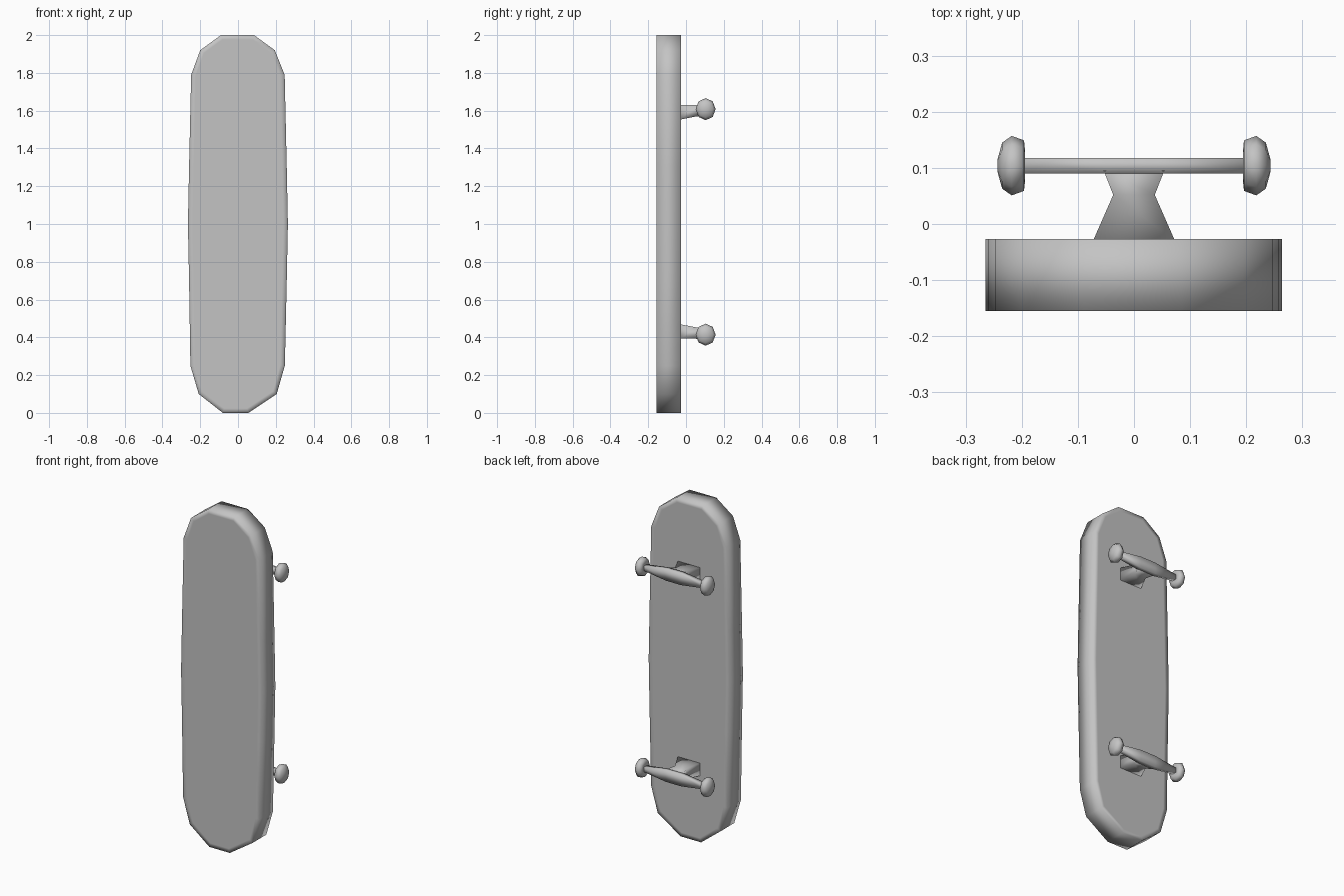
import bpy, bmesh, math
from mathutils import Vector

cube = bpy.data.objects.get("Cube")
if cube:
    bpy.data.objects.remove(cube, do_unlink=True)

# One plain grey for the whole board
grey = bpy.data.materials.new("plain_grey")
grey.use_nodes = True
colour = (0.55, 0.55, 0.55, 1)
grey.diffuse_color = colour
grey.node_tree.nodes["Principled BSDF"].inputs["Base Color"].default_value = colour


def loft(name, rings, rim=0):
    """Skin a stack of equal-length rings, cap both ends, optionally inset the caps."""
    bm = bmesh.new()
    loops = [[bm.verts.new(Vector(p)) for p in ring] for ring in rings]
    for a, b in zip(loops, loops[1:]):
        for i in range(len(a)):
            j = (i + 1) % len(a)
            bm.faces.new((a[i], a[j], b[j], b[i]))
    caps = [bm.faces.new(loops[0]), bm.faces.new(loops[-1])]
    bmesh.ops.recalc_face_normals(bm, faces=bm.faces)
    if rim:
        bmesh.ops.inset_individual(bm, faces=caps, thickness=rim)
    for f in bm.faces:
        f.smooth = True
    mesh = bpy.data.meshes.new(name)
    bm.to_mesh(mesh)
    bm.free()
    mesh.materials.append(grey)
    obj = bpy.data.objects.new(name, mesh)
    bpy.context.collection.objects.link(obj)
    return obj


# Deck: long faceted outline (x, z) with a softly shaded rim
outline = [(-0.08, 0), (0.055, 0), (0.205, 0.1), (0.248, 0.25), (0.258, 0.7),
           (0.264, 1.0), (0.258, 1.3), (0.247, 1.79), (0.195, 1.92), (0.085, 2),
           (-0.09, 2), (-0.2, 1.92), (-0.248, 1.79), (-0.259, 1.3),
           (-0.265, 1.0), (-0.259, 0.7), (-0.252, 0.25), (-0.208, 0.1)]
loft("deck", [[(x, y, z) for x, z in outline] for y in (-0.155, -0.027)], rim=0.025)

MID_Z, AXLE_OFF, AXLE_Y = 1.011, 0.597, 0.104
CORNERS = ((-1, -1), (1, -1), (1, 1), (-1, 1))

for end, s in (("upper", 1), ("lower", -1)):
    axle_z = MID_Z + s * AXLE_OFF

    # Waisted pedestal: depth y, half width, half height, offset from mid-board
    waist = [(-0.03, 0.073, 0.038, 0.58), (0.052, 0.037, 0.03, 0.588),
             (0.095, 0.054, 0.034, AXLE_OFF)]
    loft(end + "_truck_pedestal",
         [[(hx * a, y, MID_Z + s * off + hz * b) for a, b in CORNERS]
          for y, hx, hz, off in waist])

    # Axle: flat bar, tall in the middle and tapering to the wheels
    taper = [(-0.2, 0.013), (-0.05, 0.034), (0.05, 0.034), (0.2, 0.013)]
    loft(end + "_axle",
         [[(x, AXLE_Y + 0.014 * a, axle_z + h * b) for a, b in CORNERS]
          for x, h in taper])

    # Wheels: eight-sided rounded discs
    for side, m in (("left", 1), ("right", -1)):
        profile = [(0.194, 0.026), (0.196, 0.045), (0.218, 0.053),
                   (0.235, 0.041), (0.243, 0.012)]
        loft(f"{end}_{side}_wheel",
             [[(m * x, AXLE_Y + r * math.cos(k * math.pi / 4),
                axle_z + 1.1 * r * math.sin(k * math.pi / 4)) for k in range(8)]
              for x, r in profile])
